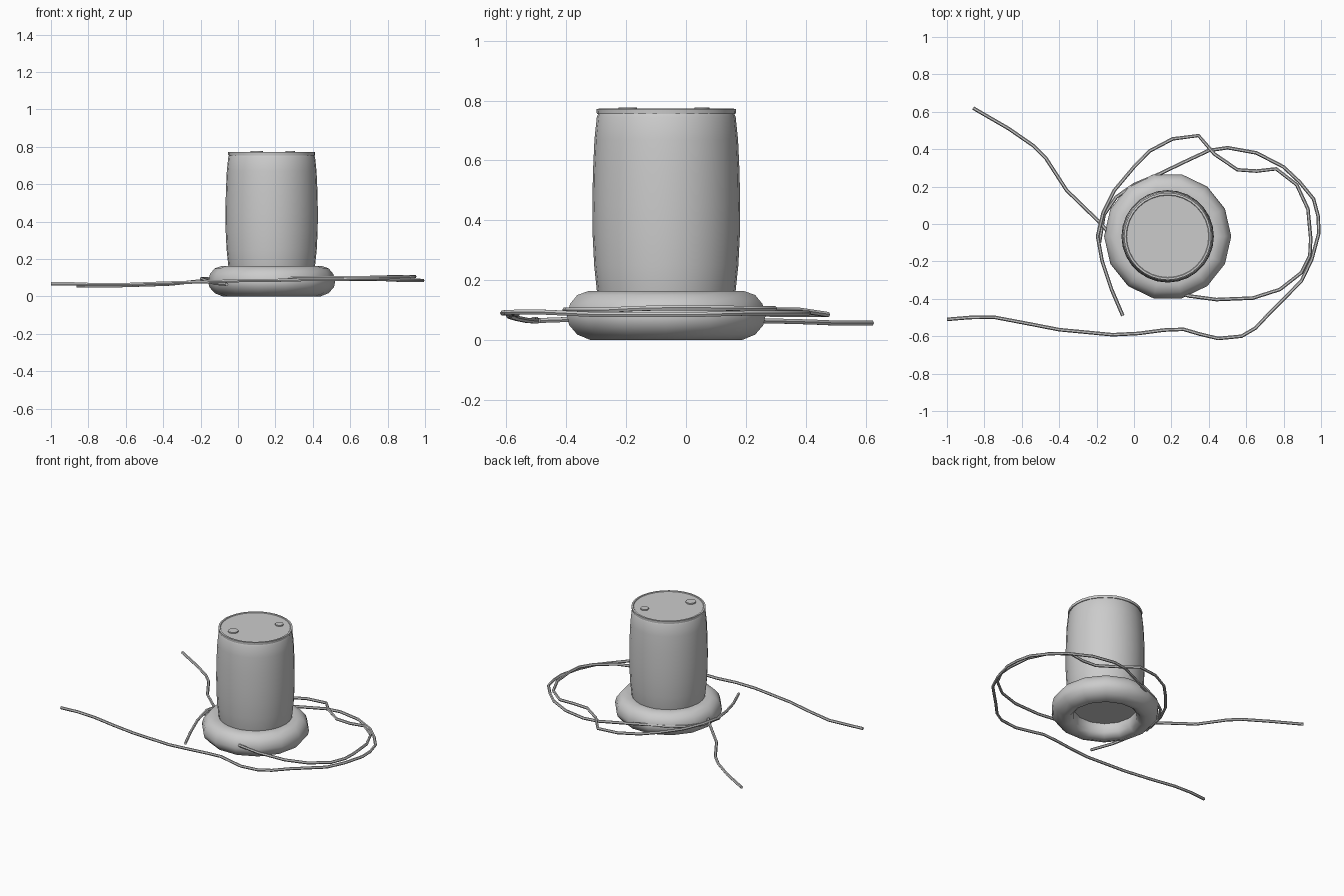
import bpy, bmesh, math

CX, CY = 0.18, -0.066


def lathe(name, profile, sides, closed=False, centre=(CX, CY)):
    """Spin an (r, z) profile around a vertical axis; r = 0 makes a pole."""
    bm = bmesh.new()
    rings = []
    for r, z in profile:
        if r == 0:
            rings.append([bm.verts.new((0, 0, z))] * sides)
        else:
            rings.append([bm.verts.new((r * math.cos(2 * math.pi * i / sides),
                                        r * math.sin(2 * math.pi * i / sides), z))
                          for i in range(sides)])
    pairs = list(zip(rings, rings[1:]))
    if closed:
        pairs.append((rings[-1], rings[0]))
    for a, b in pairs:
        for i in range(sides):
            j = (i + 1) % sides
            bm.faces.new(list(dict.fromkeys((a[i], a[j], b[j], b[i]))))
    bmesh.ops.recalc_face_normals(bm, faces=bm.faces)
    me = bpy.data.meshes.new(name)
    bm.to_mesh(me)
    bm.free()
    ob = bpy.data.objects.new(name, me)
    ob.location = (*centre, 0)
    bpy.context.collection.objects.link(ob)
    finish(ob)
    return ob


def finish(ob):
    bpy.ops.object.select_all(action='DESELECT')
    ob.select_set(True)
    bpy.context.view_layer.objects.active = ob
    if ob.type == 'CURVE':
        bpy.ops.object.convert(target='MESH')
    bpy.ops.object.shade_smooth_by_angle(angle=math.radians(40))


def cord(name, points):
    """Thin round cord through straight path points."""
    cu = bpy.data.curves.new(name, 'CURVE')
    cu.dimensions = '3D'
    cu.bevel_depth = 0.0095
    cu.bevel_resolution = 1
    cu.use_fill_caps = True
    sp = cu.splines.new('POLY')
    sp.points.add(len(points) - 1)
    for p, co in zip(sp.points, points):
        p.co = (*co, 1)
    ob = bpy.data.objects.new(name, cu)
    bpy.context.collection.objects.link(ob)
    finish(ob)


# Padded ring at the foot
lathe("base_ring", [(0.26, 0), (0.305, 0.018), (0.333, 0.05), (0.34, 0.08),
                    (0.33, 0.12), (0.305, 0.15), (0.265, 0.164), (0.23, 0.16),
                    (0.205, 0.13), (0.195, 0.08), (0.20, 0.03), (0.225, 0.005)],
      14, closed=True)

# Barrel-shaped body
lathe("body", [(0, 0.09), (0.215, 0.09), (0.232, 0.165), (0.241, 0.25),
               (0.246, 0.35), (0.247, 0.45), (0.245, 0.56), (0.24, 0.67),
               (0.232, 0.745), (0.226, 0.757), (0, 0.757)], 28)

# Lid with a thin raised rim
lathe("lid", [(0, 0.755), (0.232, 0.755), (0.233, 0.772), (0.222, 0.773),
              (0.219, 0.769), (0, 0.769)], 32)

# Bungs on the lid
for name, x, y, r in (("small_bung", 0.28, 0.053, 0.026),
                      ("large_bung", 0.10, -0.195, 0.033)):
    lathe(name, [(0, 0.766), (r, 0.766), (r, 0.777), (0, 0.777)], 10, centre=(x, y))

# Inner loop of cord, from the front-left end round to the front of the ring
cord("inner_cord", [(-0.06, -0.49, 0.065), (-0.12, -0.35, 0.07), (-0.17, -0.20, 0.085),
                    (-0.195, -0.065, 0.095), (-0.165, 0.06, 0.095), (-0.105, 0.18, 0.09),
                    (0, 0.305, 0.085), (0.083, 0.39, 0.085), (0.206, 0.455, 0.085),
                    (0.345, 0.473, 0.085), (0.43, 0.374, 0.10), (0.553, 0.29, 0.10),
                    (0.655, 0.283, 0.10), (0.76, 0.295, 0.105), (0.87, 0.21, 0.105),
                    (0.93, 0.08, 0.107), (0.945, -0.08, 0.107), (0.94, -0.17, 0.105),
                    (0.895, -0.26, 0.10), (0.78, -0.35, 0.10), (0.635, -0.396, 0.10),
                    (0.44, -0.404, 0.10), (0.297, -0.385, 0.10), (0.14, -0.345, 0.09)])

# Outer loop of cord, from the far left end round the back of the ring
cord("outer_cord", [(-1.0, -0.51, 0.068), (-0.88, -0.50, 0.068), (-0.75, -0.498, 0.063),
                    (-0.58, -0.53, 0.065), (-0.40, -0.565, 0.072), (-0.115, -0.592, 0.08),
                    (0.025, -0.585, 0.085), (0.16, -0.567, 0.085), (0.265, -0.563, 0.088),
                    (0.35, -0.588, 0.09), (0.45, -0.612, 0.09), (0.575, -0.60, 0.092),
                    (0.65, -0.556, 0.093), (0.725, -0.476, 0.093), (0.895, -0.305, 0.085),
                    (0.95, -0.19, 0.085), (0.988, -0.05, 0.085), (0.985, 0.04, 0.085),
                    (0.96, 0.134, 0.088), (0.885, 0.225, 0.09), (0.80, 0.305, 0.09),
                    (0.655, 0.38, 0.09), (0.50, 0.408, 0.09), (0.40, 0.393, 0.09),
                    (0.265, 0.33, 0.09), (0.13, 0.265, 0.09), (0, 0.21, 0.09),
                    (-0.095, 0.144, 0.09), (-0.16, 0.05, 0.085), (-0.185, -0.10, 0.08)])

# Short tail of cord running to the back left
cord("tail_cord", [(-0.86, 0.62, 0.056), (-0.67, 0.51, 0.056), (-0.54, 0.42, 0.06),
                   (-0.47, 0.35, 0.062), (-0.36, 0.18, 0.066), (-0.19, 0.015, 0.085),
                   (-0.14, -0.04, 0.09)])
